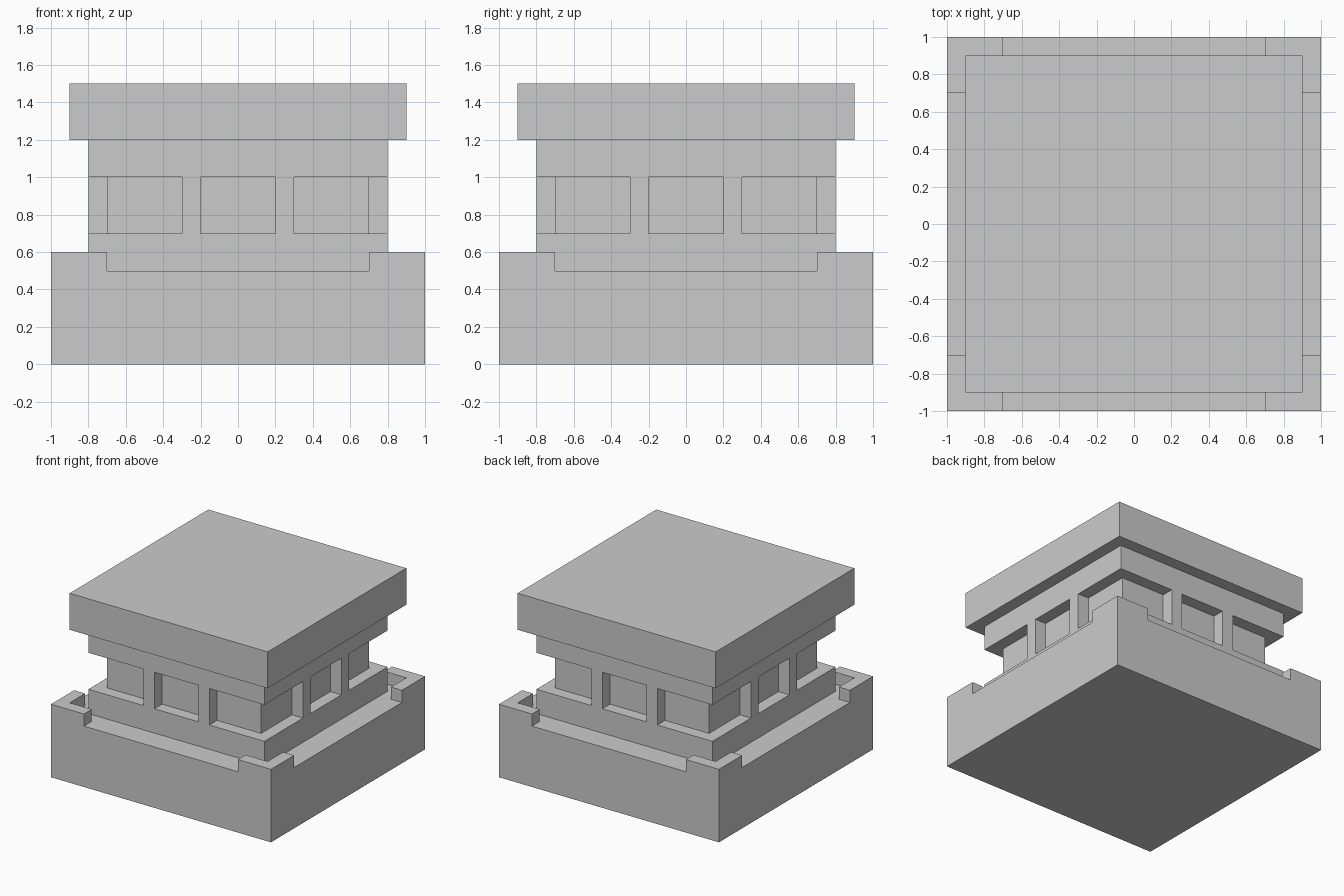
import bpy
import bmesh
import math
from mathutils import Matrix

if "Cube" in bpy.data.objects:
    bpy.data.objects.remove(bpy.data.objects["Cube"])


def prism(name, outline, z0, z1, turn=0.0):
    """Extrude a flat outline from z0 to z1, turned about the z axis."""
    bm = bmesh.new()
    face = bm.faces.new([bm.verts.new((x, y, z0)) for x, y in outline])
    top = bmesh.ops.extrude_face_region(bm, geom=[face])["geom"]
    verts = [v for v in top if isinstance(v, bmesh.types.BMVert)]
    bmesh.ops.translate(bm, verts=verts, vec=(0, 0, z1 - z0))
    bm.transform(Matrix.Rotation(turn, 4, "Z"))
    bmesh.ops.recalc_face_normals(bm, faces=bm.faces)
    mesh = bpy.data.meshes.new(name)
    bm.to_mesh(mesh)
    bm.free()
    obj = bpy.data.objects.new(name, mesh)
    bpy.context.collection.objects.link(obj)
    return obj


def rect(x0, x1, y0, y1):
    return [(x0, y0), (x1, y0), (x1, y1), (x0, y1)]


def slab(name, half, z0, z1):
    return prism(name, rect(-half, half, -half, half), z0, z1)


# Stacked square tiers
slab("base", 1.0, 0.0, 0.5)
slab("lower_wall", 0.8, 0.5, 0.7)
slab("window_core", 0.7, 0.7, 1.0)
slab("upper_wall", 0.8, 1.0, 1.2)
slab("roof", 0.9, 1.2, 1.5)

# Raised L-shaped parapet on each corner, two window posts on each side
corner = [(-1, -1), (-0.7, -1), (-0.7, -0.9), (-0.9, -0.9), (-0.9, -0.7), (-1, -0.7)]
for side in range(4):
    turn = side * math.pi / 2
    prism(f"corner_parapet_{side + 1}", corner, 0.5, 0.6, turn)
    for label, x in (("left", -0.3), ("right", 0.2)):
        prism(f"window_post_{label}_{side + 1}", rect(x, x + 0.1, -0.8, -0.7), 0.7, 1.0, turn)
